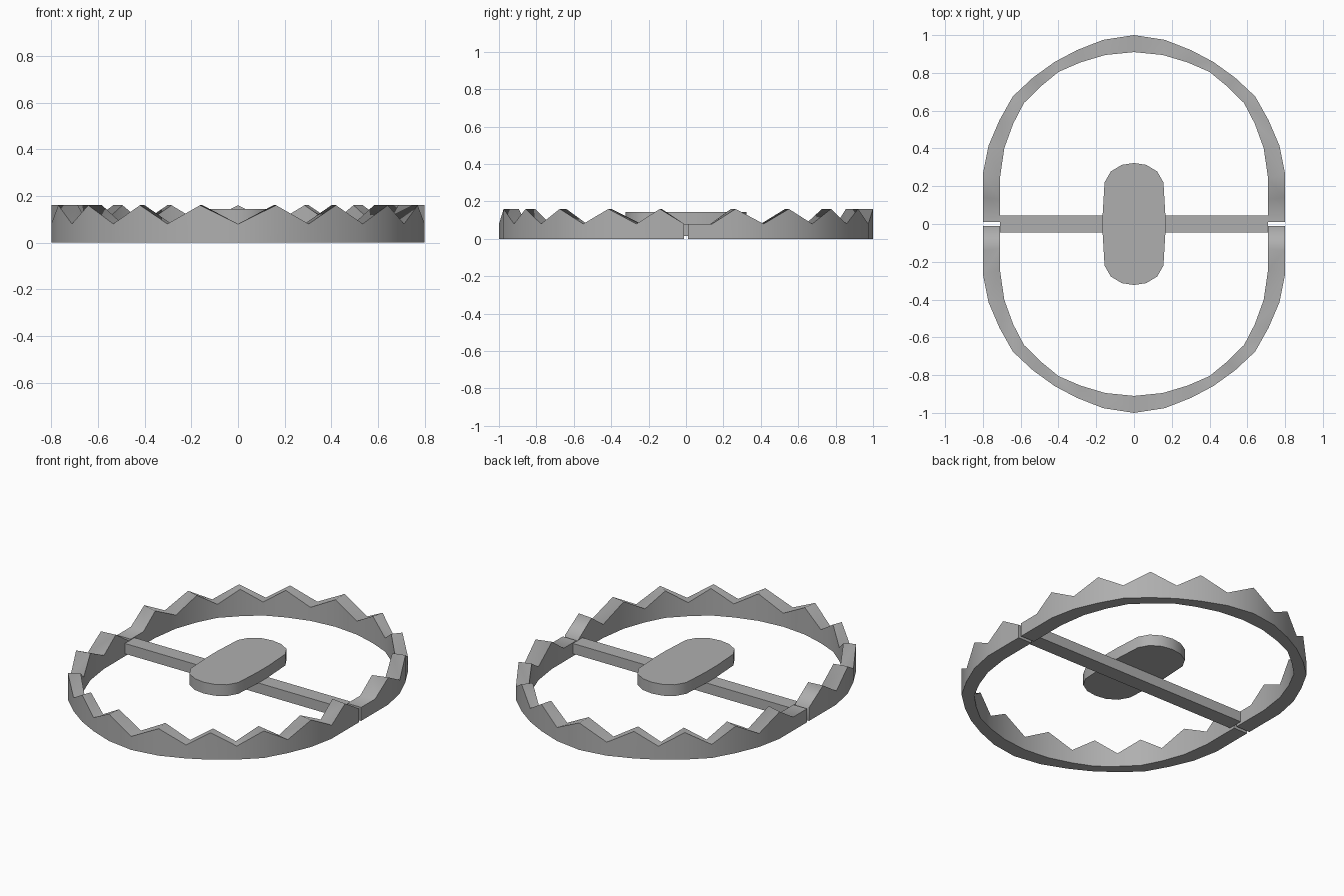
import bpy, bmesh

if "Cube" in bpy.data.objects:
    bpy.data.objects.remove(bpy.data.objects["Cube"])

# Dark grey steel
steel = bpy.data.materials.new("steel")
steel.diffuse_color = (0.43, 0.43, 0.43, 1)
steel.use_nodes = True
steel.node_tree.nodes["Principled BSDF"].inputs["Base Color"].default_value = steel.diffuse_color


def make_object(name, bm, smooth=False):
    bmesh.ops.recalc_face_normals(bm, faces=bm.faces)
    mesh = bpy.data.meshes.new(name)
    bm.to_mesh(mesh)
    bm.free()
    mesh.materials.append(steel)
    obj = bpy.data.objects.new(name, mesh)
    bpy.context.collection.objects.link(obj)
    if smooth:
        bpy.ops.object.select_all(action='DESELECT')
        obj.select_set(True)
        bpy.context.view_layer.objects.active = obj
        # Wide angle: teeth blend along the strip, the strip's long edges stay sharp
        bpy.ops.object.shade_smooth_by_angle(angle=1.4)
    return obj


# Half of a jaw's outer and inner outline, from hinge to tip
OUTER = [(0.80, 0.01), (0.80, 0.14), (0.80, 0.265), (0.77, 0.415), (0.712, 0.55),
         (0.642, 0.675), (0.535, 0.775), (0.42, 0.858), (0.303, 0.92), (0.163, 0.975), (0, 1.0)]
INNER = [(0.71, 0.01), (0.71, 0.13), (0.71, 0.24), (0.687, 0.40), (0.64, 0.53),
         (0.583, 0.64), (0.495, 0.727), (0.40, 0.805), (0.285, 0.855), (0.152, 0.895), (0, 0.91)]
LOW, HIGH = 0.08, 0.16


def jaw(name, side, first_peak):
    # Curved strip with a zigzag toothed top edge
    def height(i):
        return HIGH if i >= first_peak and (i - first_peak) % 2 == 0 else LOW

    def full(points):
        pts = [(x, y, height(i)) for i, (x, y) in enumerate(points)]
        return pts + [(-x, y, z) for x, y, z in reversed(pts[:-1])]

    bm = bmesh.new()
    rings = []
    for (ox, oy, z), (ix, iy, _) in zip(full(OUTER), full(INNER)):
        rings.append([bm.verts.new(p) for p in (
            (ox, side * oy, 0), (ox, side * oy, z), (ix, side * iy, z), (ix, side * iy, 0))])
    for a, b in zip(rings, rings[1:]):
        for k in range(4):
            n = (k + 1) % 4
            bm.faces.new((a[k], a[n], b[n], b[k]))
    bm.faces.new(rings[0])
    bm.faces.new(rings[-1])
    make_object(name, bm, smooth=True)


def prism(name, outline, z0, z1, smooth=False):
    bm = bmesh.new()
    face = bm.faces.new([bm.verts.new((x, y, z0)) for x, y in outline])
    top = bmesh.ops.extrude_face_region(bm, geom=[face], use_keep_orig=True)['geom']
    bmesh.ops.translate(bm, vec=(0, 0, z1 - z0),
                        verts=[v for v in top if isinstance(v, bmesh.types.BMVert)])
    make_object(name, bm, smooth)


# Two jaws with interleaving teeth
jaw("front_jaw", -1, 1)
jaw("back_jaw", 1, 2)

# Base bar joining the hinges
prism("cross_bar", [(-0.71, -0.045), (0.71, -0.045), (0.71, 0.045), (-0.71, 0.045)], 0.015, 0.076)

# Rounded trigger plate
right = [(0.065, -0.313), (0.123, -0.278), (0.156, -0.22), (0.166, -0.05),
         (0.166, 0.05), (0.156, 0.22), (0.123, 0.278), (0.065, 0.313)]
plate = [(0, -0.323)] + right + [(0, 0.323)] + [(-x, y) for x, y in reversed(right)]
prism("trigger_plate", plate, 0.076, 0.143, smooth=True)
